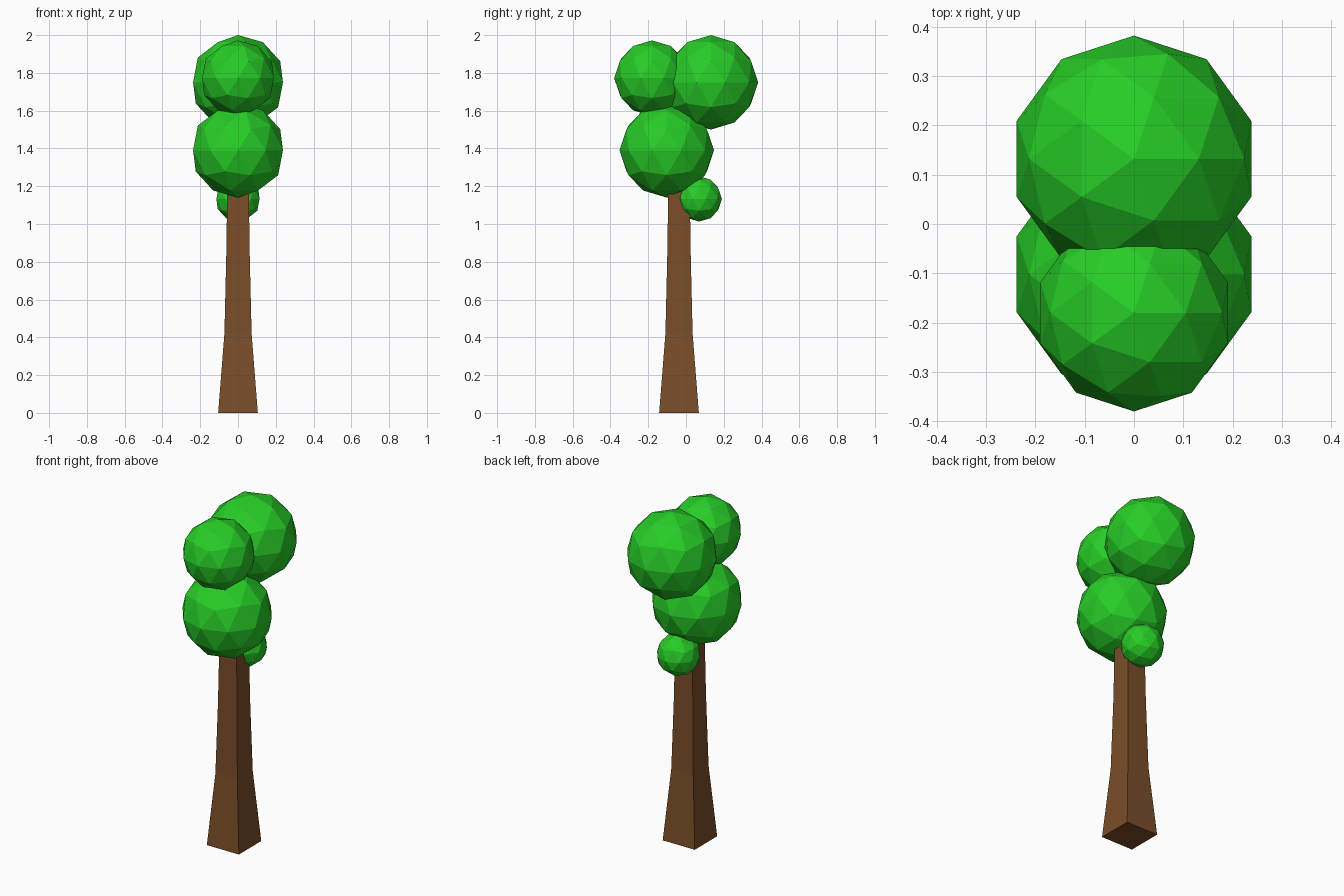
import bpy, bmesh

if "Cube" in bpy.data.objects:
    bpy.data.objects.remove(bpy.data.objects["Cube"])


def material(name, rgb):
    m = bpy.data.materials.new(name)
    m.diffuse_color = (*rgb, 1)
    m.use_nodes = True
    m.node_tree.nodes["Principled BSDF"].inputs["Base Color"].default_value = m.diffuse_color
    return m


leaf = material("leaf green", (0.02, 0.61, 0.02))
bark = material("bark brown", (0.195, 0.075, 0.022))


def add_object(name, bm, mat):
    mesh = bpy.data.meshes.new(name)
    bmesh.ops.recalc_face_normals(bm, faces=bm.faces)
    bm.to_mesh(mesh)
    bm.free()
    mesh.materials.append(mat)
    obj = bpy.data.objects.new(name, mesh)
    bpy.context.collection.objects.link(obj)
    return obj


# Trunk: square sections, flared at the foot (height, half width)
bm = bmesh.new()
rings = []
for z, h in [(0, 0.105), (0.42, 0.072), (0.84, 0.062), (1.25, 0.056)]:
    rings.append([bm.verts.new((x * h, y * h - 0.037, z))
                  for x, y in ((-1, -1), (1, -1), (1, 1), (-1, 1))])
for a, b in zip(rings, rings[1:]):
    for i in range(4):
        j = (i + 1) % 4
        bm.faces.new((a[i], a[j], b[j], b[i]))
bm.faces.new(rings[0][::-1])
bm.faces.new(rings[-1])
add_object("trunk", bm, bark)

# Foliage: faceted balls (name, y, z, radius)
for name, y, z, r in [("foliage_top_back", 0.132, 1.75, 0.25),
                      ("foliage_top_front", -0.18, 1.772, 0.2),
                      ("foliage_middle", -0.102, 1.39, 0.25),
                      ("foliage_low_back", 0.07, 1.133, 0.12)]:
    bm = bmesh.new()
    bmesh.ops.create_icosphere(bm, subdivisions=2, radius=r)
    add_object(name, bm, leaf).location = (0, y, z)
